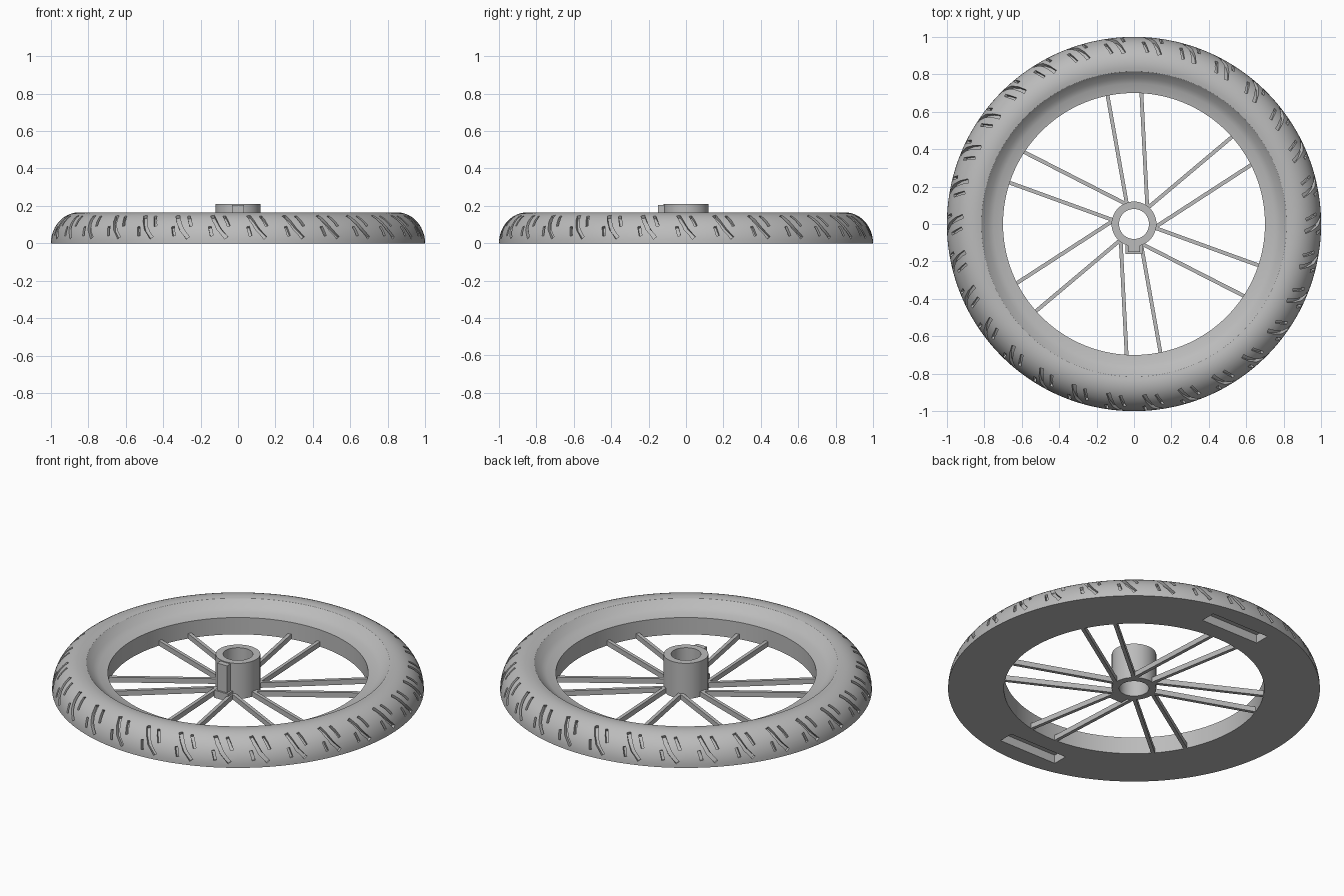
import bpy, bmesh, math
from math import cos, sin, radians, pi
from mathutils import Vector

if "Cube" in bpy.data.objects:
    bpy.data.objects.remove(bpy.data.objects["Cube"])

grey = bpy.data.materials.new("plain grey")
grey.diffuse_color = (0.5, 0.5, 0.5, 1)
grey.use_nodes = True
grey.node_tree.nodes["Principled BSDF"].inputs["Base Color"].default_value = grey.diffuse_color


def finish(name, bm):
    bmesh.ops.recalc_face_normals(bm, faces=bm.faces)
    me = bpy.data.meshes.new(name)
    bm.to_mesh(me)
    bm.free()
    me.materials.append(grey)
    ob = bpy.data.objects.new(name, me)
    bpy.context.collection.objects.link(ob)
    return ob


def select(ob):
    bpy.ops.object.select_all(action='DESELECT')
    ob.select_set(True)
    bpy.context.view_layer.objects.active = ob


def smooth(ob, angle=30):
    select(ob)
    bpy.ops.object.shade_smooth_by_angle(angle=radians(angle))


def lathe(name, profile, segs):
    """Spin a closed (radius, height) outline round the z axis."""
    bm = bmesh.new()
    rings = [[bm.verts.new((r * cos(2 * pi * i / segs), r * sin(2 * pi * i / segs), z))
              for r, z in profile] for i in range(segs)]
    n = len(profile)
    for i in range(segs):
        a, b = rings[i], rings[(i + 1) % segs]
        for j in range(n):
            k = (j + 1) % n
            bm.faces.new((a[j], b[j], b[k], a[k]))
    return finish(name, bm)


def add_sweep(bm, sections):
    """Skin a run of four-cornered sections and cap both ends."""
    loops = [[bm.verts.new(p) for p in s] for s in sections]
    for a, b in zip(loops, loops[1:]):
        for j in range(4):
            k = (j + 1) % 4
            bm.faces.new((a[j], a[k], b[k], b[j]))
    bm.faces.new(loops[0])
    bm.faces.new(loops[-1][::-1])


def add_box(bm, x0, x1, y0, y1, z0, z1):
    add_sweep(bm, [[(x0, y0, z), (x1, y0, z), (x1, y1, z), (x0, y1, z)] for z in (z0, z1)])


def carve(ob, cutter):
    select(ob)
    m = ob.modifiers.new("carve", 'BOOLEAN')
    m.operation, m.solver, m.object = 'DIFFERENCE', 'EXACT', cutter
    bpy.ops.object.modifier_apply(modifier=m.name)
    bpy.data.objects.remove(cutter, do_unlink=True)


# Tyre: half-oval section, sloping in to a lower rim edge
MID, RX, RZ = 0.85, 0.15, 0.165
oval = [(MID + RX * cos(radians(t)), RZ * sin(radians(t))) for t in
        [103.5 * i / 14 for i in range(15)]]
tyre = lathe("tyre", oval + [(0.78, 0.125), (0.75, 0.11), (0.70, 0.10), (0.70, 0)], 144)


# Tread grooves: curved strips following the oval surface
def surface(theta, t):
    a, b = radians(theta), radians(t)
    r = MID + RX * cos(b)
    n = Vector((cos(b) / RX * cos(a), cos(b) / RX * sin(a), sin(b) / RZ)).normalized()
    return Vector((r * cos(a), r * sin(a), RZ * sin(b))), n


def add_groove(bm, path, width):
    pts = [surface(*p) for p in path]
    sections = []
    for i, (p, n) in enumerate(pts):
        d = pts[min(i + 1, len(pts) - 1)][0] - pts[max(i - 1, 0)][0]
        s = n.cross(d).normalized() * width / 2
        sections.append([p - s - n * 0.018, p + s - n * 0.018, p + s + n * 0.03, p - s + n * 0.03])
    add_sweep(bm, sections)


grooves = [([(-2.6, 64), (-1.4, 46), (0.0, 28), (2.4, 10)], 0.022),
           ([(1.4, 62), (2.3, 48), (3.1, 34)], 0.016),
           ([(-2.9, 33), (-2.1, 14)], 0.016)]
bm = bmesh.new()
for g in range(30):
    for path, width in grooves:
        add_groove(bm, [(g * 12 + a, t) for a, t in path], width)
carve(tyre, finish("groove_cutter", bm))

# Two pockets in the flat underside
bm = bmesh.new()
for y0, y1 in ((0.80, 0.89), (-0.89, -0.80)):
    add_box(bm, -0.19, 0.19, y0, y1, -0.1, 0.05)
carve(tyre, finish("pocket_cutter", bm))
smooth(tyre)

# Hub tube
hub = lathe("hub", [(0.08, 0), (0.12, 0), (0.12, 0.21), (0.08, 0.21)], 64)
smooth(hub)

# Valve-like key on the front of the hub, with a wider foot
bm = bmesh.new()
add_box(bm, -0.033, 0.033, -0.15, -0.11, 0.04, 0.205)
add_box(bm, -0.045, 0.045, -0.16, -0.105, 0.0, 0.045)
finish("hub_key", bm)

# Spokes: six crossed pairs
bm = bmesh.new()
pair = [((0.072, 0.085), (0.535, 0.475)), ((0.108, -0.02), (0.637, 0.323))]
for k in range(6):
    c, s = cos(k * pi / 3), sin(k * pi / 3)
    for ends in pair:
        a, b = [Vector((x * c - y * s, x * s + y * c, 0)) for x, y in ends]
        side = (b - a).normalized().cross(Vector((0, 0, 1))) * 0.01
        up = Vector((0, 0, 0.03))
        add_sweep(bm, [[p - side, p + side, p + side + up, p - side + up] for p in (a, b)])
finish("spokes", bm)
